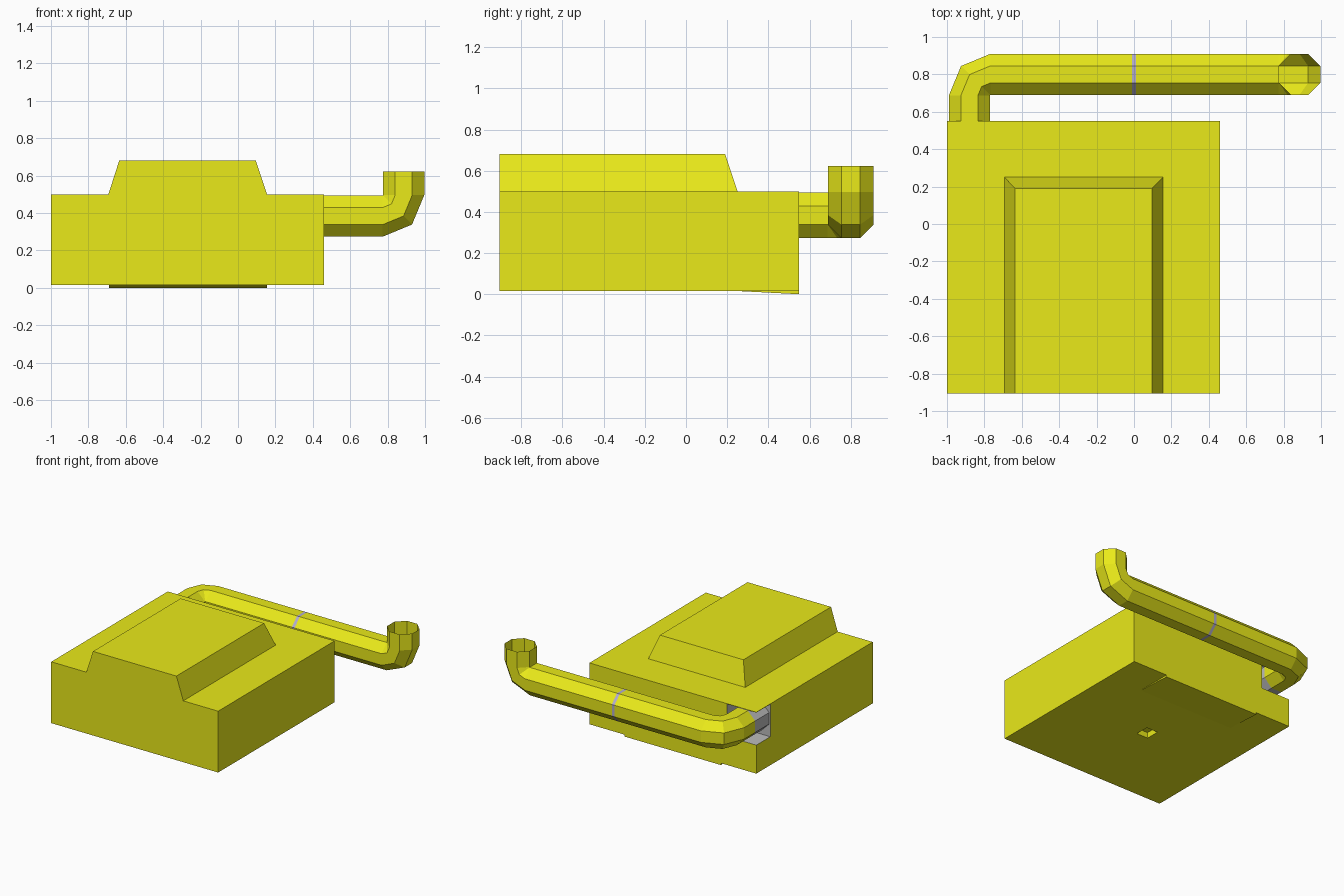
import bpy, bmesh, math
from mathutils import Vector

if "Cube" in bpy.data.objects:
    bpy.data.objects.remove(bpy.data.objects["Cube"])


def material(name, rgb):
    m = bpy.data.materials.new(name)
    m.diffuse_color = (*rgb, 1)
    m.use_nodes = True
    m.node_tree.nodes["Principled BSDF"].inputs["Base Color"].default_value = m.diffuse_color
    return m


YELLOW = material("yellow", (0.82, 0.82, 0.01))
GREY = material("grey", (0.5, 0.5, 0.5))
BAND = material("band", (0.45, 0.42, 0.6))


def new_object(name, bm, mats):
    bmesh.ops.recalc_face_normals(bm, faces=bm.faces[:])
    mesh = bpy.data.meshes.new(name)
    bm.to_mesh(mesh)
    bm.free()
    for m in mats:
        mesh.materials.append(m)
    obj = bpy.data.objects.new(name, mesh)
    bpy.context.collection.objects.link(obj)
    return obj


def block(name, bottom, top, z0, z1, mat):
    """Box or frustum; bottom and top are (x0, x1, y0, y1)."""
    bm = bmesh.new()
    loops = []
    for (x0, x1, y0, y1), z in ((bottom, z0), (top, z1)):
        loops.append([bm.verts.new(p) for p in
                      ((x0, y0, z), (x1, y0, z), (x1, y1, z), (x0, y1, z))])
    a, b = loops
    bm.faces.new(a[::-1])
    bm.faces.new(b)
    for i in range(4):
        j = (i + 1) % 4
        bm.faces.new((a[i], a[j], b[j], b[i]))
    return new_object(name, bm, [mat])


def boolean(target, tool, operation):
    m = target.modifiers.new(operation.title(), 'BOOLEAN')
    m.operation = operation
    m.solver = 'EXACT'
    m.material_mode = 'TRANSFER'
    m.object = tool
    tool.hide_render = True
    tool.hide_set(True)


# Main body with raised hump, pipe recess and small pocket underneath
full = (-1.0, 0.46, -0.905, 0.55)
body = block("body", full, full, 0.015, 0.5, YELLOW)
hump = block("hump_helper", (-0.693, 0.155, -0.905, 0.25),
             (-0.635, 0.095, -0.905, 0.19), 0.5, 0.68, YELLOW)
notch_area = (-1.1, -0.745, 0.375, 0.65)
notch = block("notch_cutter", notch_area, notch_area, 0.24, 0.497, GREY)
pocket_area = (-0.325, -0.225, -0.235, -0.125)
pocket = block("pocket_cutter", pocket_area, pocket_area, -0.1, 0.06, YELLOW)
boolean(body, hump, 'UNION')
boolean(body, notch, 'DIFFERENCE')
boolean(body, pocket, 'DIFFERENCE')
planar = body.modifiers.new("Merge flat faces", 'DECIMATE')
planar.decimate_type = 'DISSOLVE'
planar.angle_limit = math.radians(1)
planar.delimit = {'MATERIAL'}

# Thin sloping plate under the back edge
bm = bmesh.new()
ends = [[bm.verts.new((x, y, z)) for y, z in ((0.25, 0.0155), (0.55, 0.0155), (0.55, 0.0))]
        for x in (-0.69, 0.155)]
for tri in ends:
    bm.faces.new(tri)
for i in range(3):
    j = (i + 1) % 3
    bm.faces.new((ends[0][i], ends[0][j], ends[1][j], ends[1][i]))
new_object("bottom_plate", bm, [YELLOW])

# Octagonal pipe: each ring is (centre, side axis, up axis)
R, BEND, Z = 0.11, 0.113, 0.383
X, Y, UP = Vector((1, 0, 0)), Vector((0, 1, 0)), Vector((0, 0, 1))
left = Vector((-0.767, 0.687, Z))
right = Vector((0.773, 0.8, Z + BEND))
rings = [(Vector((left.x - BEND, y, Z)), -X, UP) for y in (0.375, 0.55)]
for deg in (0, 45, 90):
    a = math.radians(deg)
    side = -X * math.cos(a) + Y * math.sin(a)
    rings.append((left + side * BEND, side, UP))
for x in (-0.012, 0.012):
    rings.append((Vector((x, 0.8, Z)), Y, UP))
for deg in (0, 45, 90):
    a = math.radians(deg)
    up = UP * math.cos(a) - X * math.sin(a)
    rings.append((right - up * BEND, Y, up))
rings.append((Vector((right.x + BEND, 0.8, 0.623)), Y, -X))

bm = bmesh.new()
circum = R / math.cos(math.pi / 8)
loops = []
for centre, side, up in rings:
    angles = [math.radians(22.5 + 45 * k) for k in range(8)]
    loops.append([bm.verts.new(centre + (side * math.cos(t) + up * math.sin(t)) * circum)
                  for t in angles])
slots = {0: 1, 5: 2}
for n, (a, b) in enumerate(zip(loops, loops[1:])):
    for i in range(8):
        j = (i + 1) % 8
        bm.faces.new((a[i], a[j], b[j], b[i])).material_index = slots.get(n, 0)
new_object("exhaust_pipe", bm, [YELLOW, GREY, BAND])
